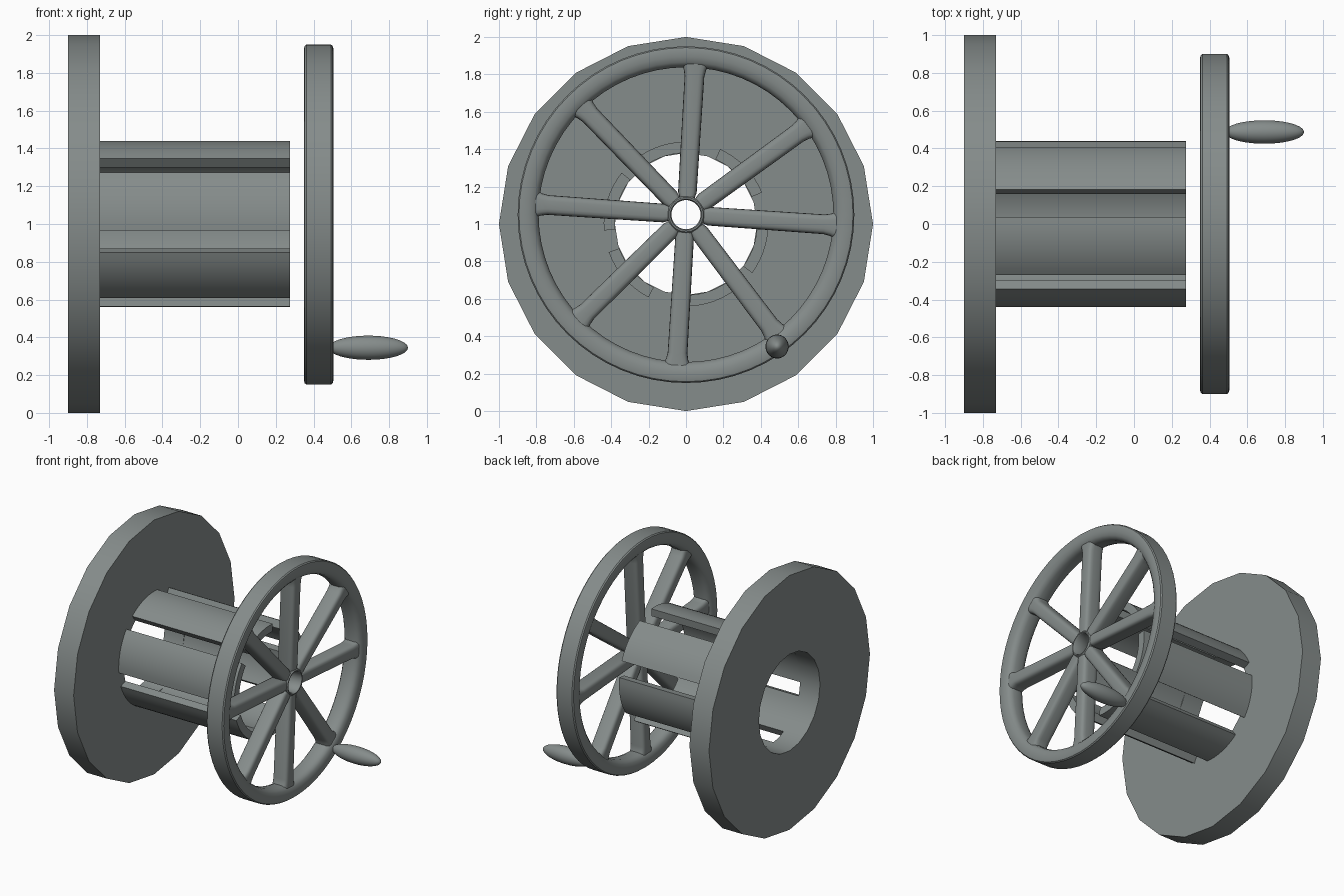
import bpy, bmesh, math
from math import cos, sin, radians, pi

if "Cube" in bpy.data.objects:
    bpy.data.objects.remove(bpy.data.objects["Cube"])

mat = bpy.data.materials.new("grey_metal")
mat.diffuse_color = (0.235, 0.262, 0.257, 1)
mat.use_nodes = True
mat.node_tree.nodes["Principled BSDF"].inputs["Base Color"].default_value = mat.diffuse_color


def finish(name, bm, angle=35):
    bmesh.ops.recalc_face_normals(bm, faces=bm.faces)
    me = bpy.data.meshes.new(name)
    bm.to_mesh(me)
    bm.free()
    me.materials.append(mat)
    me.shade_smooth()
    me.set_sharp_from_angle(angle=radians(angle))
    ob = bpy.data.objects.new(name, me)
    bpy.context.collection.objects.link(ob)
    return ob


def loft(bm, rings, closed=False):
    """Skin rings of points; closed joins the last ring to the first, else caps."""
    vs = [[bm.verts.new(p) for p in r] for r in rings]
    n = len(vs[0])
    for i in range(len(vs) if closed else len(vs) - 1):
        a, b = vs[i], vs[(i + 1) % len(vs)]
        for j in range(n):
            k = (j + 1) % n
            bm.faces.new((a[j], a[k], b[k], b[j]))
    if not closed:
        bm.faces.new(vs[0])
        bm.faces.new(vs[-1])


def polar(x, r, deg, zc):
    return (x, r * cos(radians(deg)), zc + r * sin(radians(deg)))


def lathe(name, profile, zc, sides, angle=35):
    """Closed (x, radius) profile turned about an axis parallel to x."""
    bm = bmesh.new()
    loft(bm, [[polar(x, r, 90 + 360 * i / sides, zc) for x, r in profile]
              for i in range(sides)], closed=True)
    return finish(name, bm, angle)


# Large low-poly end flange with a round bore
lathe("end_flange", [(-0.90, 1.0), (-0.73, 1.0), (-0.73, 0.38), (-0.90, 0.38)], 1.0, 20)

# Drum staves: six curved slats around the bore
for i, mid in enumerate((44, 106.5, 163, 221.5, 284, 345)):
    bm = bmesh.new()
    rings = []
    for s in range(9):
        a = mid - 21.5 + 43 * s / 8
        rings.append([polar(x, r, a, 1.0) for x, r in
                      ((-0.735, 0.38), (-0.735, 0.44), (0.275, 0.44), (0.275, 0.38))])
    loft(bm, rings)
    finish(f"drum_stave_{i + 1}", bm)

# Hand wheel rim and hub
WX, WZ = 0.427, 1.05
half = [(0.065, 0.90), (0.074, 0.893), (0.0775, 0.88), (0.0775, 0.845),
        (0.070, 0.815), (0.055, 0.797), (0.03, 0.788)]
rim = [(WX + x, r) for x, r in half] + [(WX - x, r) for x, r in reversed(half)]
lathe("wheel_rim", rim, WZ, 64)
hub = [(0.06, 0.10), (0.07, 0.092), (0.07, 0.084), (0.06, 0.078)]
lathe("wheel_hub", [(WX + x, r) for x, r in hub]
      + [(WX - x, r) for x, r in reversed(hub)], WZ, 32)

# Spokes: rounded bars, flared slightly where they meet the rim
for i, deg in enumerate((86.5, 36, -4, -53, -93.5, -135.5, 176, 134)):
    a = radians(deg)
    bm = bmesh.new()
    rings = []
    for r, w in ((0.088, 0.04), (0.12, 0.05), (0.74, 0.053), (0.775, 0.06), (0.82, 0.08)):
        ring = []
        for k in range(20):
            t = 2 * pi * (k + 0.5) / 20
            c, s = cos(t), sin(t)
            u = w * math.copysign(abs(c) ** 0.5, c)
            x = 0.064 * math.copysign(abs(s) ** 0.5, s)
            ring.append((WX + x, r * cos(a) - u * sin(a), WZ + r * sin(a) + u * cos(a)))
        rings.append(ring)
    loft(bm, rings)
    finish(f"wheel_spoke_{i + 1}", bm, 50)

# Crank handle: stretched ball on the rim
bm = bmesh.new()
bmesh.ops.create_uvsphere(bm, u_segments=32, v_segments=20, radius=1)
for v in bm.verts:
    x, y, z = v.co
    v.co = (0.69 + 0.21 * z, 0.487 + 0.062 * x, 0.345 + 0.064 * y)
finish("crank_handle", bm, 60)
